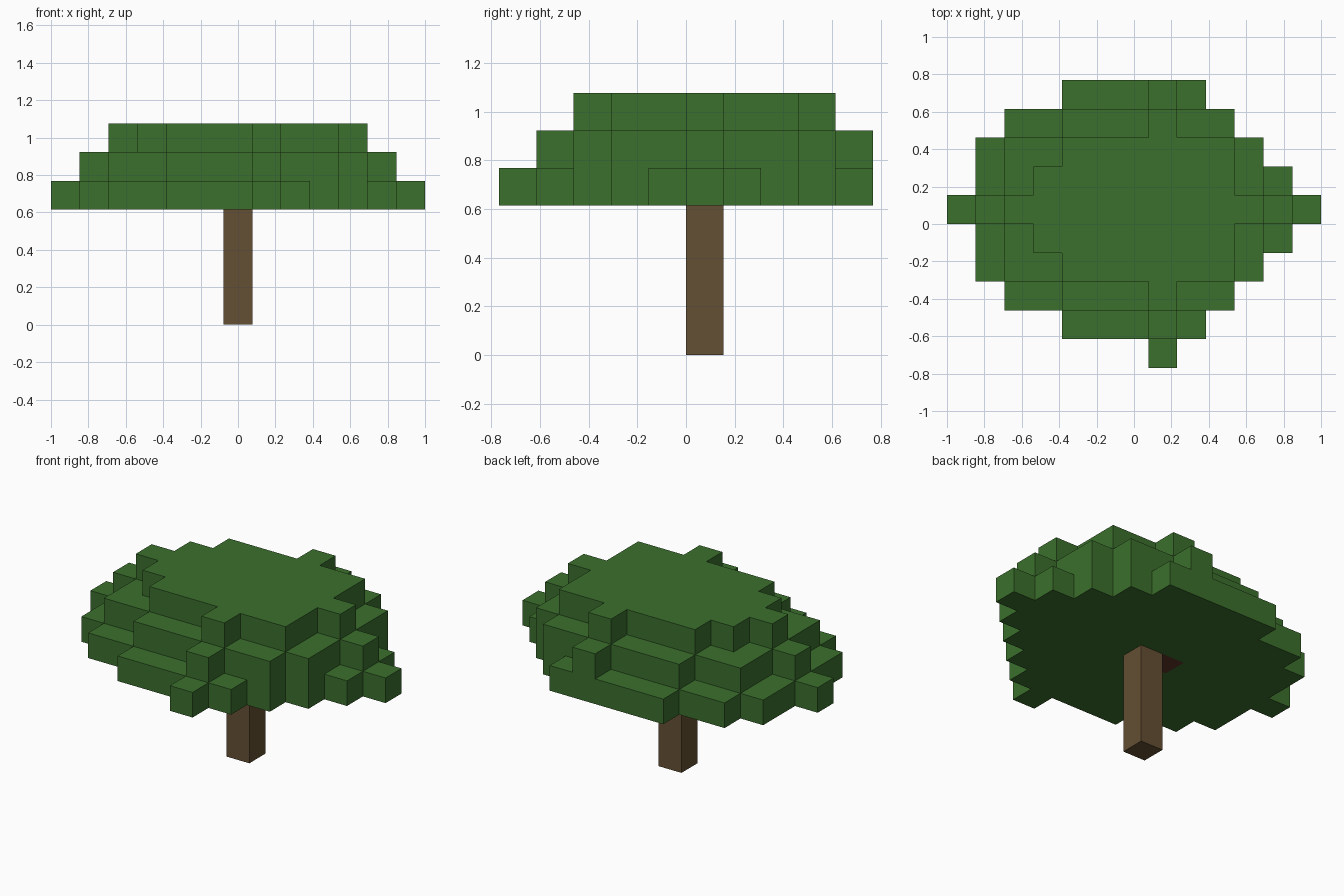
import bpy, bmesh, math
from mathutils import Vector

cube = bpy.data.objects.get("Cube")
if cube:
    bpy.data.objects.remove(cube, do_unlink=True)

U = 2 / 13                           # edge of one block
ORIGIN = Vector((-1, -5 * U, 0))     # corner of the block grid


def material(name, color):
    m = bpy.data.materials.new(name)
    m.use_nodes = True
    m.diffuse_color = (*color, 1)
    m.node_tree.nodes["Principled BSDF"].inputs["Base Color"].default_value = (*color, 1)
    return m


green = material("leaf green", (0.044, 0.162, 0.026))
brown = material("bark brown", (0.130, 0.080, 0.033))
red_brown = material("branch brown", (0.11, 0.036, 0.022))


def build_blocks(name, cells, mats, rule=lambda cell, step: 0):
    """Skin a set of grid cells, then merge the flat faces."""
    bm = bmesh.new()
    for cell in sorted(cells):
        for axis in range(3):
            for sign in (-1, 1):
                step = [0, 0, 0]
                step[axis] = sign
                if tuple(c + s for c, s in zip(cell, step)) in cells:
                    continue
                n = Vector(step)
                a = Vector([float(i == (axis + 1) % 3) for i in range(3)])
                b = n.cross(a)
                mid = Vector(cell) + Vector((.5, .5, .5)) + n / 2
                corners = (-a - b, a - b, a + b, b - a)
                face = bm.faces.new([bm.verts.new(ORIGIN + (mid + c / 2) * U) for c in corners])
                face.material_index = rule(cell, step)
    bmesh.ops.remove_doubles(bm, verts=bm.verts, dist=1e-4)
    bmesh.ops.dissolve_limit(bm, angle_limit=math.radians(1), verts=bm.verts,
                             edges=bm.edges, delimit={'MATERIAL'})
    mesh = bpy.data.meshes.new(name)
    bm.to_mesh(mesh)
    bm.free()
    for m in mats:
        mesh.materials.append(m)
    obj = bpy.data.objects.new(name, mesh)
    bpy.context.collection.objects.link(obj)
    return obj


# Trunk: four blocks high, just behind the centre line
build_blocks("trunk", {(6, 5, z) for z in range(4)}, [brown])

# Canopy: each tier is (height, first row, (first, last) block of every row)
tiers = [
    (4, 0, [(7, 7), (4, 8), (2, 9), (1, 10), (1, 11), (0, 12), (1, 11), (1, 10), (2, 9), (4, 8)]),
    (5, 1, [(7, 7), (4, 9), (2, 10), (2, 10), (1, 11), (2, 10), (2, 10), (4, 9), (7, 7)]),
    (6, 2, [(7, 7), (4, 9), (3, 9), (2, 10), (3, 9), (4, 9), (7, 7)]),
]
leaves = {(x, first + row, z)
          for z, first, rows in tiers
          for row, (lo, hi) in enumerate(rows)
          for x in range(lo, hi + 1)}

# One underside block beside the trunk shows a branch end
build_blocks("canopy", leaves, [green, red_brown],
             lambda cell, step: int(cell == (5, 5, 4) and step[2] < 0))
